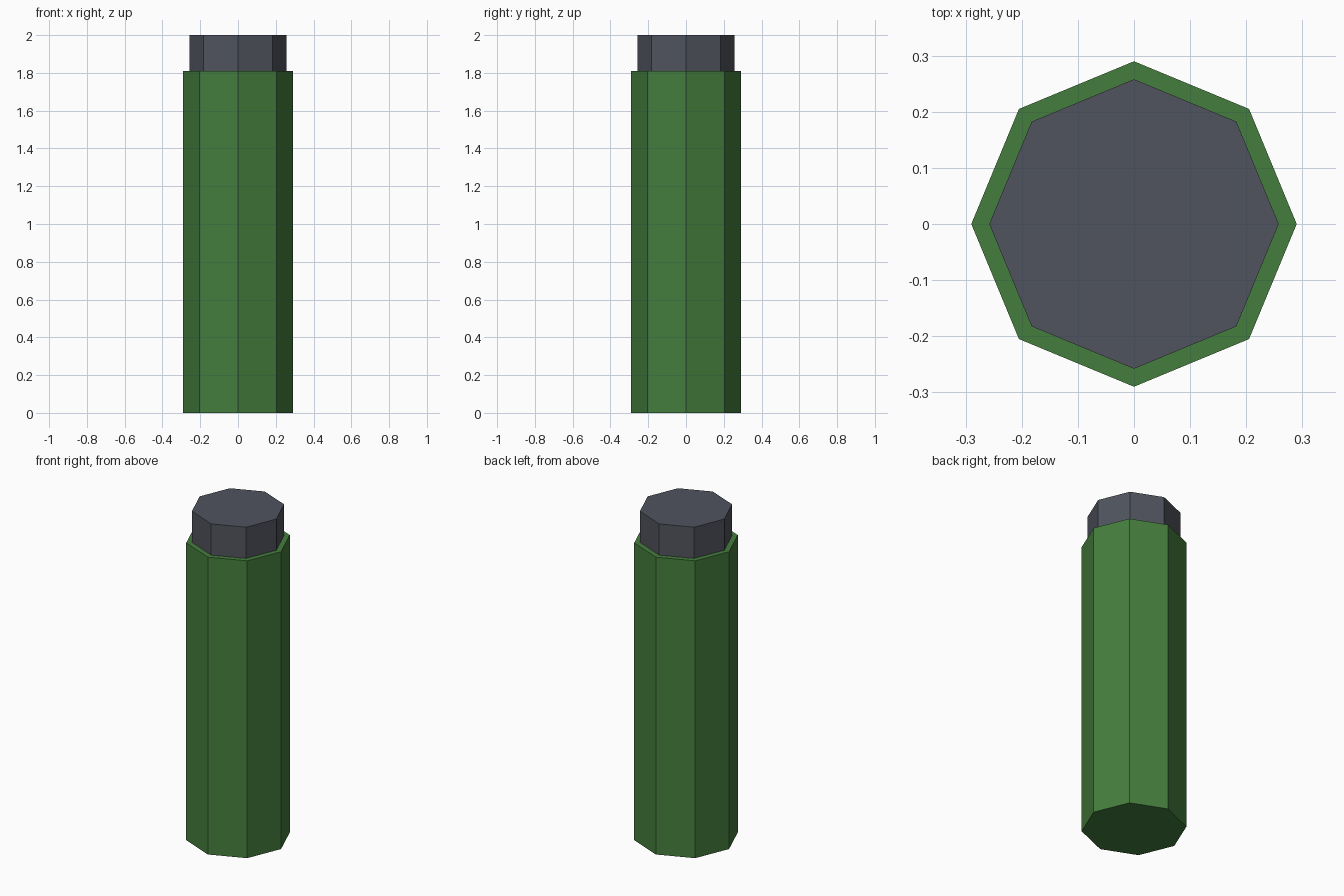
import bpy

if "Cube" in bpy.data.objects:
    bpy.data.objects.remove(bpy.data.objects["Cube"])


def material(name, colour):
    mat = bpy.data.materials.new(name)
    mat.diffuse_color = (*colour, 1.0)
    mat.use_nodes = True
    mat.node_tree.nodes["Principled BSDF"].inputs["Base Color"].default_value = mat.diffuse_color
    return mat


def octagon_prism(name, radius, z0, z1, mat):
    # Eight-sided prism with corners on the x and y axes
    bpy.ops.mesh.primitive_cylinder_add(
        vertices=8, radius=radius, depth=z1 - z0, location=(0, 0, (z0 + z1) / 2))
    obj = bpy.context.object
    obj.name = name
    obj.data.materials.append(mat)
    return obj


green = material("green", (0.060, 0.208, 0.047))
dark_grey = material("dark grey", (0.080, 0.088, 0.110))

# Tall green body and narrower grey cap on top
octagon_prism("body", 0.29, 0.0, 1.81, green)
octagon_prism("cap", 0.258, 1.81, 2.0, dark_grey)
